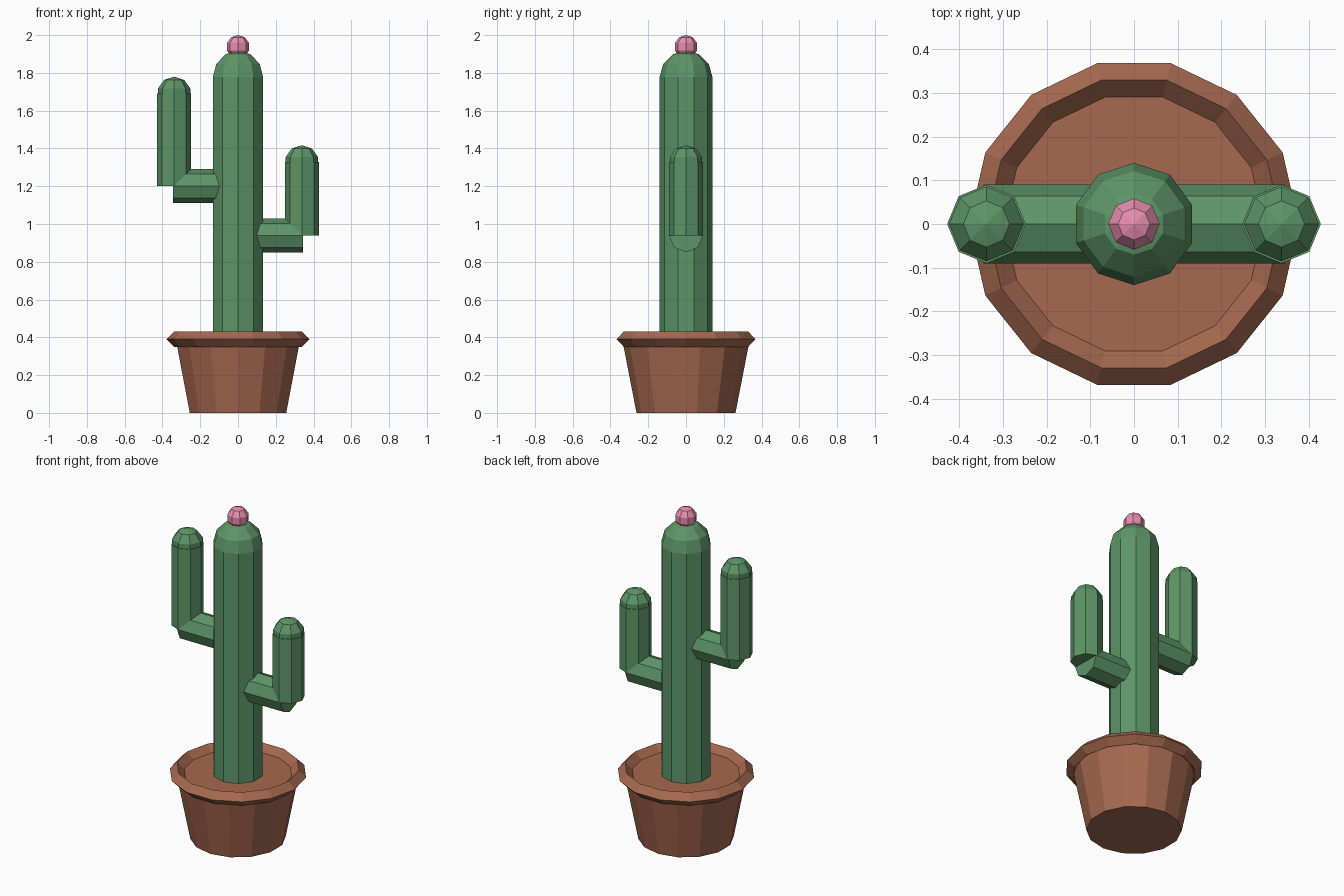
import bpy
from math import pi

if "Cube" in bpy.data.objects:
    bpy.data.objects.remove(bpy.data.objects["Cube"])


def material(name, rgb):
    m = bpy.data.materials.new(name)
    m.diffuse_color = (*rgb, 1)
    m.use_nodes = True
    m.node_tree.nodes["Principled BSDF"].inputs["Base Color"].default_value = m.diffuse_color
    return m


GREEN = material("cactus_green", (0.11, 0.30, 0.135))
CLAY = material("clay", (0.38, 0.14, 0.08))
PINK = material("flower_pink", (0.80, 0.27, 0.42))


def finish(name, mat):
    ob = bpy.context.object
    ob.name = name
    ob.data.materials.append(mat)
    return ob


def column(name, sides, r, x, z0, z1, mat):
    """Upright prism from z0 to z1."""
    bpy.ops.mesh.primitive_cylinder_add(vertices=sides, radius=r, depth=z1 - z0,
                                        location=(x, 0, (z0 + z1) / 2))
    return finish(name, mat)


def ball(name, sides, rings, r, x, z, mat):
    bpy.ops.mesh.primitive_uv_sphere_add(segments=sides, ring_count=rings, radius=r,
                                         location=(x, 0, z))
    return finish(name, mat)


# Pot: tapered body with a diamond-section rim
bpy.ops.mesh.primitive_cone_add(vertices=14, radius1=0.262, radius2=0.338, depth=0.39,
                                location=(0, 0, 0.195))
finish("pot_body", CLAY)
bpy.ops.mesh.primitive_torus_add(major_segments=14, minor_segments=4, major_radius=0.338,
                                 minor_radius=0.04, location=(0, 0, 0.39))
finish("pot_rim", CLAY)

# Trunk with rounded top
column("trunk", 10, 0.14, 0, 0.37, 1.777, GREEN)
ball("trunk_top", 10, 6, 0.14, 0, 1.777, GREEN)

# Arms: horizontal stub, upright part, rounded cap
for label, side, z_elbow, z_top in (("left", -1, 1.2, 1.69), ("right", 1, 0.94, 1.327)):
    bpy.ops.mesh.primitive_cylinder_add(vertices=8, radius=0.09, depth=0.285,
                                        location=(side * 0.2025, 0, z_elbow),
                                        rotation=(0, pi / 2, 0))
    finish(label + "_arm_stub", GREEN)
    column(label + "_arm", 8, 0.09, side * 0.338, z_elbow, z_top, GREEN)
    ball(label + "_arm_cap", 8, 5, 0.09, side * 0.338, z_top, GREEN)

# Flower bud on top
ball("flower", 8, 5, 0.062, 0, 1.938, PINK)
